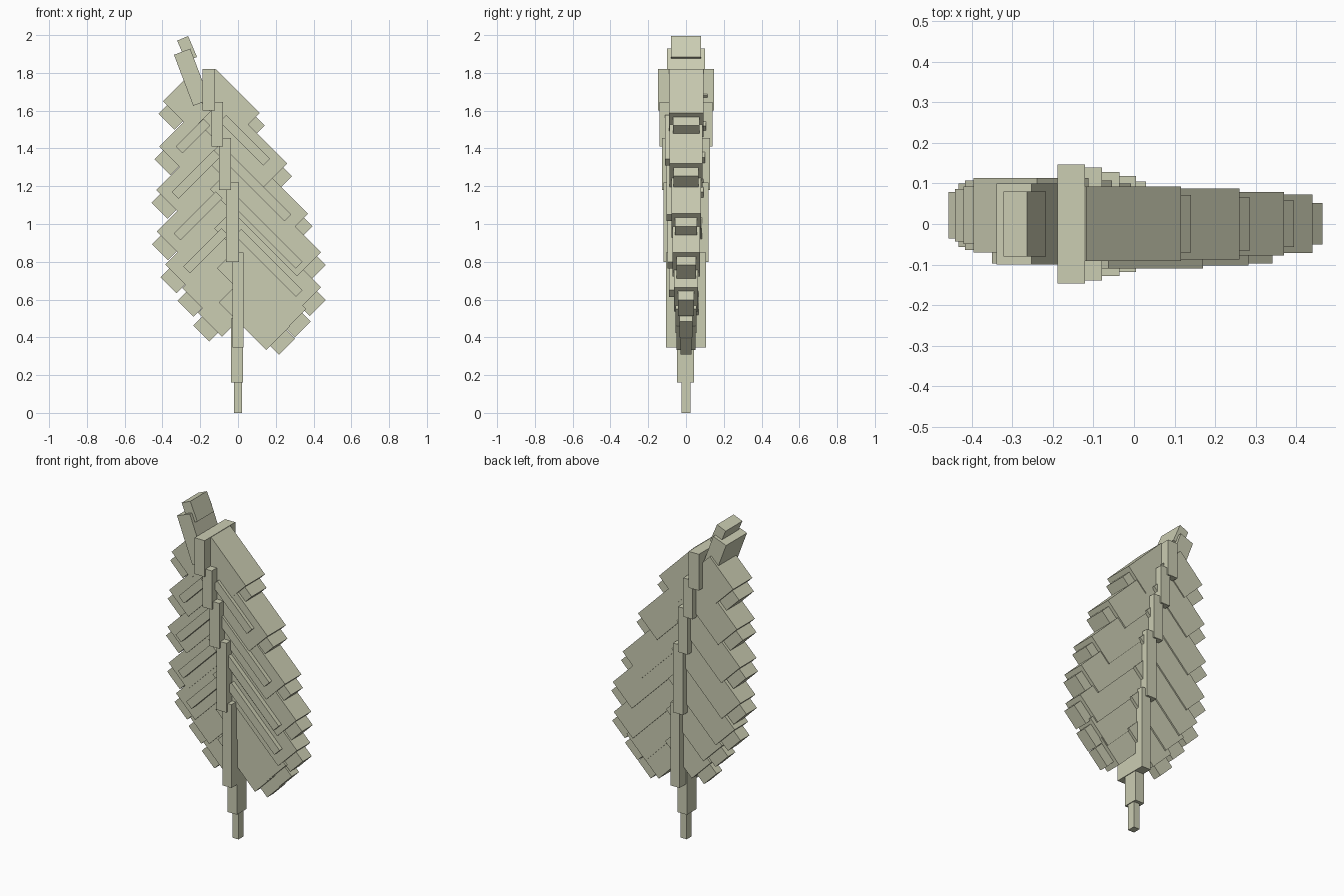
import bpy
import bmesh
from mathutils import Vector

if "Cube" in bpy.data.objects:
    bpy.data.objects.remove(bpy.data.objects["Cube"])

mat = bpy.data.materials.new("pale_sage")
mat.diffuse_color = (0.60, 0.61, 0.45, 1)
mat.use_nodes = True
mat.node_tree.nodes["Principled BSDF"].inputs["Base Color"].default_value = mat.diffuse_color
S = 0.5 ** 0.5


def slab(name, start, end, width, y0, y1):
    """Box running from start to end in the x-z plane, spanning y0..y1."""
    a, b = Vector((start[0], 0, start[1])), Vector((end[0], 0, end[1]))
    d = (b - a).normalized()
    n = Vector((-d.z, 0, d.x)) * width / 2
    bm = bmesh.new()
    loops = []
    for y in (y0, y1):
        o = Vector((0, y, 0))
        loops.append([bm.verts.new(p + o) for p in (a + n, a - n, b - n, b + n)])
    lo, hi = loops
    bm.faces.new(lo)
    bm.faces.new(hi[::-1])
    for i in range(4):
        j = (i + 1) % 4
        bm.faces.new((lo[j], lo[i], hi[i], hi[j]))
    bmesh.ops.recalc_face_normals(bm, faces=bm.faces)
    me = bpy.data.meshes.new(name)
    bm.to_mesh(me)
    bm.free()
    me.materials.append(mat)
    ob = bpy.data.objects.new(name, me)
    bpy.context.collection.objects.link(ob)


def diagonal(name, side, corner, start_x, width, y0, y1):
    """Slab sloping down 45 degrees away from the midrib; corner = outer upper corner."""
    cx = corner[0] - side * width / 2 * S
    cz = corner[1] - width / 2 * S
    slab(name, (start_x, cz + abs(cx - start_x)), (cx, cz), width, y0, y1)


def midrib_x(z):
    return -0.155 * (max(z - 0.5, 0) / 1.21) ** 1.85


# Stalk
slab("stalk_end", (0, 0), (0, 0.20), 0.042, -0.025, 0.023)
slab("stalk", (-0.005, 0.16), (-0.005, 0.50), 0.062, -0.048, 0.043)

# Stepped midrib, leaning to the left as it rises
for i, (x, z0, z1, w, y) in enumerate([
        (0.0, 0.345, 0.85, 0.06, 0.105), (-0.029, 0.80, 1.22, 0.067, 0.118),
        (-0.068, 1.18, 1.455, 0.064, 0.128), (-0.11, 1.41, 1.645, 0.063, 0.139),
        (-0.155, 1.60, 1.82, 0.068, 0.147)]):
    slab(f"midrib_{i + 1}", (x, z0), (x, z1), w, -y, y)

# Bent leaf tip
slab("tip_base", (-0.194, 1.642), (-0.296, 1.912), 0.092, -0.10, 0.10)
slab("tip_end", (-0.246, 1.872), (-0.293, 1.983), 0.063, -0.08, 0.08)

# Leaf lobes: outer upper corner x, z, back face y, front face y
right_lobes = [(0.116, 1.588, 0.093, -0.091), (0.26, 1.32, 0.088, -0.088),
               (0.37, 1.055, 0.079, -0.078), (0.44, 0.85, 0.073, -0.071),
               (0.44, 0.665, 0.064, -0.063), (0.36, 0.55, 0.056, -0.056),
               (0.276, 0.46, 0.05, -0.05)]
left_lobes = [(-0.396, 1.65, 0.113, -0.07), (-0.417, 1.41, 0.107, -0.064),
              (-0.433, 1.18, 0.10, -0.057), (-0.43, 0.96, 0.092, -0.05),
              (-0.385, 0.785, 0.084, -0.044), (-0.295, 0.66, 0.075, -0.037),
              (-0.212, 0.53, 0.066, -0.03)]
for side, word, lobes in ((1, "right", right_lobes), (-1, "left", left_lobes)):
    for i, (x, z, back, front) in enumerate(lobes):
        sx = midrib_x(z + abs(x) * 0.7) - side * 0.035
        diagonal(f"{word}_lobe_{i + 1}", side, (x, z), sx, 0.18, front, back)
        # Narrower end piece stepping out of the lobe
        diagonal(f"{word}_lobe_end_{i + 1}", side, (x + side * 0.025, z - 0.067),
                 x - side * 0.12, 0.12, front + 0.021, back - 0.021)

# Raised side veins on the front face: outer upper corner x, z, start x, front y
right_veins = [(0.17, 1.345, -0.08, -0.11), (0.282, 1.05, -0.06, -0.103),
               (0.342, 0.80, -0.02, -0.098), (0.342, 0.65, 0.0, -0.09)]
left_veins = [(-0.33, 1.41, -0.165, -0.098), (-0.35, 1.17, -0.11, -0.098),
              (-0.34, 0.95, -0.10, -0.09), (-0.29, 0.775, -0.07, -0.083)]
for side, word, veins in ((1, "right", right_veins), (-1, "left", left_veins)):
    for i, (x, z, sx, front) in enumerate(veins):
        diagonal(f"{word}_vein_{i + 1}", side, (x, z), sx, 0.05, front, front + 0.06)
